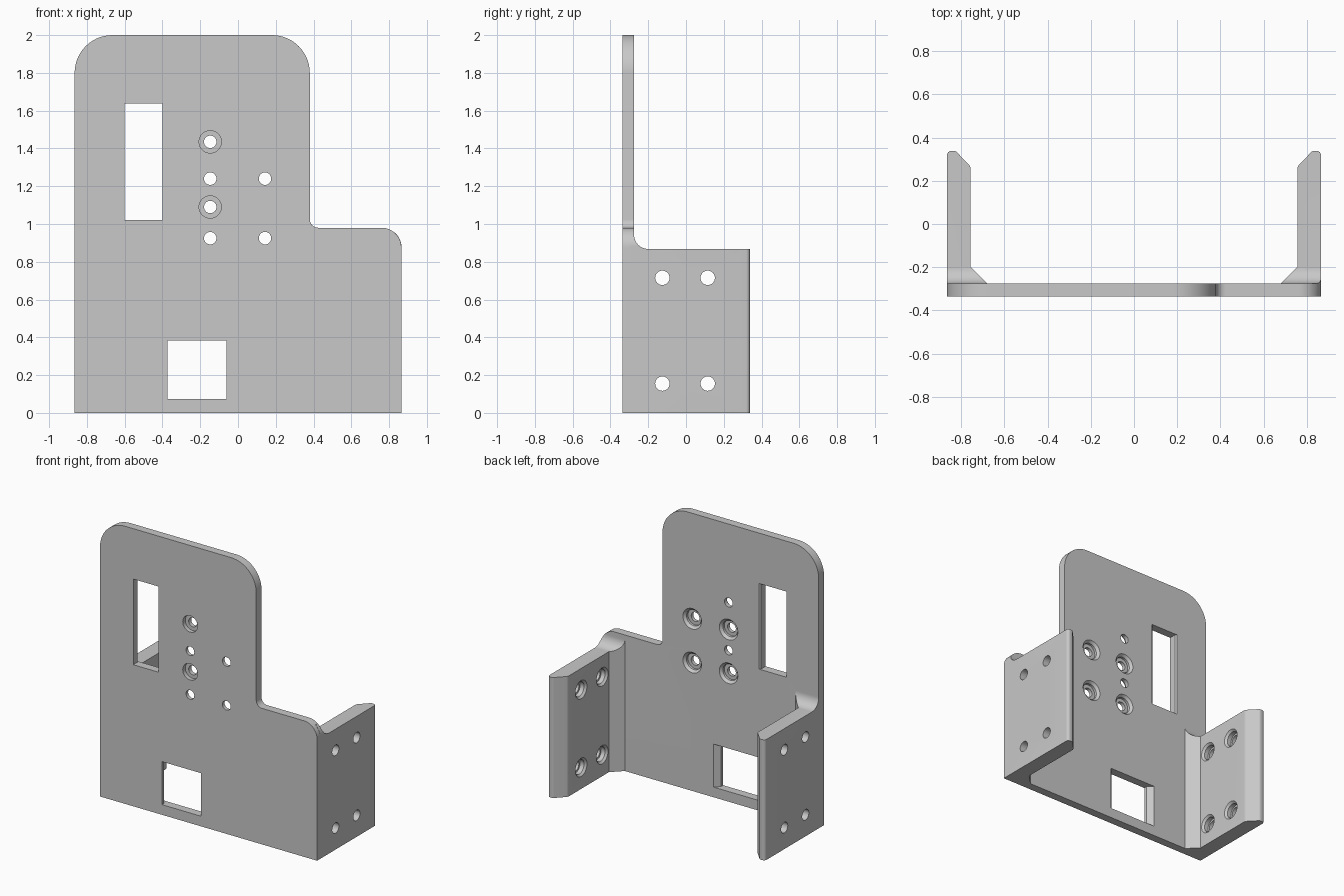
import bpy, bmesh, math
from mathutils import Vector

cube = bpy.data.objects.get("Cube")
if cube:
    bpy.data.objects.remove(cube, do_unlink=True)

grey = bpy.data.materials.new("plain grey")
grey.use_nodes = True
grey.diffuse_color = (0.58, 0.58, 0.58, 1)
grey.node_tree.nodes["Principled BSDF"].inputs["Base Color"].default_value = (0.58, 0.58, 0.58, 1)

FRONT, BACK, HALF = -0.335, -0.275, 0.865
PLACE = {"x": lambda a, b, d: (d, a, b),
         "y": lambda a, b, d: (a, d, b),
         "z": lambda a, b, d: (a, b, d)}


def rounded(corners, steps=14):
    """Outline from (a, b, radius) corners, with arcs at radiused ones."""
    out = []
    for i, (a, b, r) in enumerate(corners):
        p = Vector((a, b))
        if r == 0:
            out.append(p)
            continue
        u = (Vector(corners[i - 1][:2]) - p).normalized()
        v = (Vector(corners[(i + 1) % len(corners)][:2]) - p).normalized()
        half = u.angle(v) / 2
        centre = p + (u + v).normalized() * (r / math.sin(half))
        start = p + u * (r / math.tan(half)) - centre
        end = p + v * (r / math.tan(half)) - centre
        total = start.angle(end)
        for k in range(steps + 1):
            t = k / steps
            out.append(centre + (start * math.sin((1 - t) * total)
                                 + end * math.sin(t * total)) / math.sin(total))
    return out


def loft(name, axis, sections):
    """Solid through equal-length outlines, each given as (depth, points)."""
    bm = bmesh.new()
    rings = [[bm.verts.new(PLACE[axis](p[0], p[1], d)) for p in pts] for d, pts in sections]
    n = len(rings[0])
    for lower, upper in zip(rings, rings[1:]):
        for i in range(n):
            j = (i + 1) % n
            bm.faces.new((lower[i], lower[j], upper[j], upper[i]))
    bm.faces.new(rings[0][::-1])
    bm.faces.new(rings[-1])
    # Turn the whole solid outward if it came out inside-out
    if bm.calc_volume(signed=True) < 0:
        bmesh.ops.reverse_faces(bm, faces=bm.faces)
    mesh = bpy.data.meshes.new(name)
    bm.to_mesh(mesh)
    bm.free()
    mesh.materials.append(grey)
    ob = bpy.data.objects.new(name, mesh)
    bpy.context.collection.objects.link(ob)
    return ob


def prism(name, axis, pts, lo, hi):
    return loft(name, axis, [(lo, pts), (hi, pts)])


def combine(target, tool, operation):
    """Apply a boolean and remove the tool."""
    tool.hide_render = True
    mod = target.modifiers.new("combine", "BOOLEAN")
    mod.operation, mod.solver, mod.object = operation, "EXACT", tool
    with bpy.context.temp_override(object=target, active_object=target):
        bpy.ops.object.modifier_apply(modifier=mod.name)
    bpy.data.objects.remove(tool, do_unlink=True)


def circle(a, b, r, n=40):
    return [(a + r * math.cos(math.tau * i / n), b + r * math.sin(math.tau * i / n))
            for i in range(n)]


def drill(axis, a, b, steps):
    """Cut a stepped round hole from (depth, radius) steps."""
    tool = loft("drill", axis, [(d, circle(a, b, r)) for d, r in steps])
    combine(bracket, tool, "DIFFERENCE")


def rect(x0, x1, z0, z1):
    return [(x0, z0), (x1, z0), (x1, z1), (x0, z1)]


# Stepped back plate
outline = rounded([(-HALF, 0, 0), (HALF, 0, 0), (HALF, 0.98, 0.105), (0.38, 0.98, 0.045),
                   (0.38, 2, 0.2), (-HALF, 2, 0.2)])
bracket = prism("mounting_bracket", "y", outline, FRONT, BACK)

# Side flanges with a chamfered corner brace, a rounded tip and a cove at the top
for side in (-1, 1):
    section = rounded([(0.66, -0.3, 0), (0.66, BACK - 0.005, 0), (0.675, BACK - 0.005, 0),
                       (0.755, -0.2, 0), (0.755, 0.265, 0.03), (0.825, 0.338, 0.02),
                       (HALF, 0.338, 0.02), (HALF, -0.3, 0)], 6)
    flange = prism("flange", "z", [(side * p[0], p[1]) for p in section], 0, 0.955)
    cove = rounded([(BACK, 1.2, 0), (BACK, 0.868, 0.075), (0.6, 0.868, 0), (0.6, 1.2, 0)])
    combine(flange, prism("cove", "x", cove, -1, 1), "DIFFERENCE")
    if side > 0:
        # Follow the rounded shoulder of the plate
        shoulder = rounded([(0.7, 0.98, 0), (HALF + 0.001, 0.98, 0.105), (HALF + 0.001, 0.85, 0),
                            (1, 0.85, 0), (1, 1.1, 0), (0.7, 1.1, 0)])
        combine(flange, prism("shoulder", "y", shoulder, -0.5, 0.6), "DIFFERENCE")
    combine(bracket, flange, "UNION")

# Rectangular windows, widening sideways towards the back
for x0, x1, z0, z1, flare in ((-0.6, -0.4, 1.02, 1.637, 0.01),
                              (-0.372, -0.062, 0.073, 0.383, 0.035)):
    narrow, wide = rect(x0, x1, z0, z1), rect(x0 - flare, x1 + flare, z0, z1)
    combine(bracket, loft("window", "y", [(FRONT - 0.1, narrow), (BACK - flare, narrow),
                                          (BACK, wide), (BACK + 0.05, wide)]), "DIFFERENCE")

# Plate holes counterbored from the front
for z in (1.09, 1.435):
    drill("y", -0.147, z, [(FRONT - 0.1, 0.059), (FRONT + 0.03, 0.059),
                           (FRONT + 0.03, 0.033), (BACK + 0.1, 0.033)])

# Plate holes counterbored from the back, with a chamfered rim
for x in (-0.147, 0.143):
    for z in (0.925, 1.24):
        drill("y", x, z, [(FRONT - 0.1, 0.033), (BACK - 0.035, 0.033), (BACK - 0.035, 0.058),
                          (BACK - 0.018, 0.058), (BACK, 0.074), (BACK + 0.1, 0.074)])

# Flange holes counterbored from the inside
for side in (-1, 1):
    for y in (-0.125, 0.115):
        for z in (0.155, 0.715):
            steps = [(0.95, 0.038), (0.8, 0.038), (0.8, 0.052),
                     (0.769, 0.052), (0.755, 0.066), (0.72, 0.066)]
            drill("x", y, z, [(side * d, r) for d, r in steps])

# Smooth the curved faces, keep machined edges sharp
bpy.ops.object.select_all(action="DESELECT")
bracket.select_set(True)
bpy.context.view_layer.objects.active = bracket
bpy.ops.object.shade_smooth_by_angle(angle=math.radians(30))
